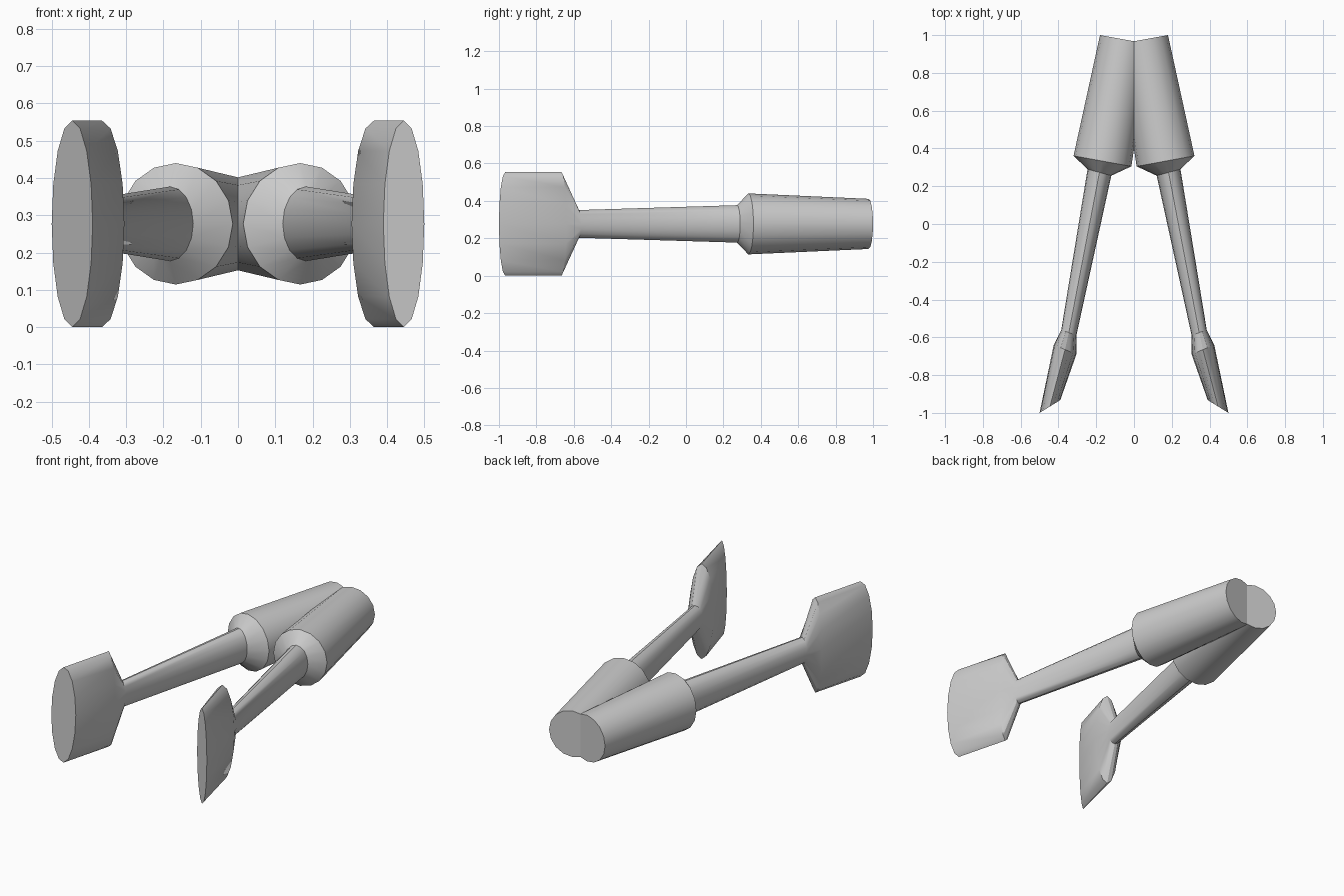
import bpy, bmesh, math
from mathutils import Vector

if "Cube" in bpy.data.objects:
    bpy.data.objects.remove(bpy.data.objects["Cube"])

SIDES = 16
ZC = 0.277

# Elliptical sections along the right arm, back to front:
# (centre x, centre y), (half-width vector x, y), half-height
RINGS = [
    ((0.047, 0.976), (0.133, 0.024), 0.134),    # handle butt
    ((0.167, 0.333), (0.153, 0.028), 0.163),    # handle widest
    ((0.183, 0.273), (0.063, 0.017), 0.100),    # shaft root
    ((0.345, -0.575), (0.040, 0.015), 0.074),   # shaft end
    ((0.365, -0.665), (0.060, 0.025), 0.277),   # blade shoulder
    ((0.445, -0.966), (0.055, -0.034), 0.277),  # slanted blade tip
]


def make_arm(name, side):
    bm = bmesh.new()
    loops = []
    for (cx, cy), (ux, uy), rz in RINGS:
        loop = []
        for i in range(SIDES):
            a = 2 * math.pi * i / SIDES
            c, s = math.cos(a), math.sin(a)
            loop.append(bm.verts.new(Vector((side * (cx + ux * c), cy + uy * c, ZC + rz * s))))
        loops.append(loop)
    # Skin between sections
    for a, b in zip(loops, loops[1:]):
        for i in range(SIDES):
            j = (i + 1) % SIDES
            bm.faces.new((a[i], a[j], b[j], b[i]))
    # End caps
    bm.faces.new(loops[0])
    bm.faces.new(loops[-1])
    bmesh.ops.recalc_face_normals(bm, faces=bm.faces)
    mesh = bpy.data.meshes.new(name)
    bm.to_mesh(mesh)
    bm.free()
    obj = bpy.data.objects.new(name, mesh)
    bpy.context.collection.objects.link(obj)
    bpy.ops.object.select_all(action='DESELECT')
    obj.select_set(True)
    bpy.context.view_layer.objects.active = obj
    bpy.ops.object.shade_smooth_by_angle(angle=math.radians(30))


# Two mirrored arms whose handles meet at the back
make_arm("right_arm", 1)
make_arm("left_arm", -1)
